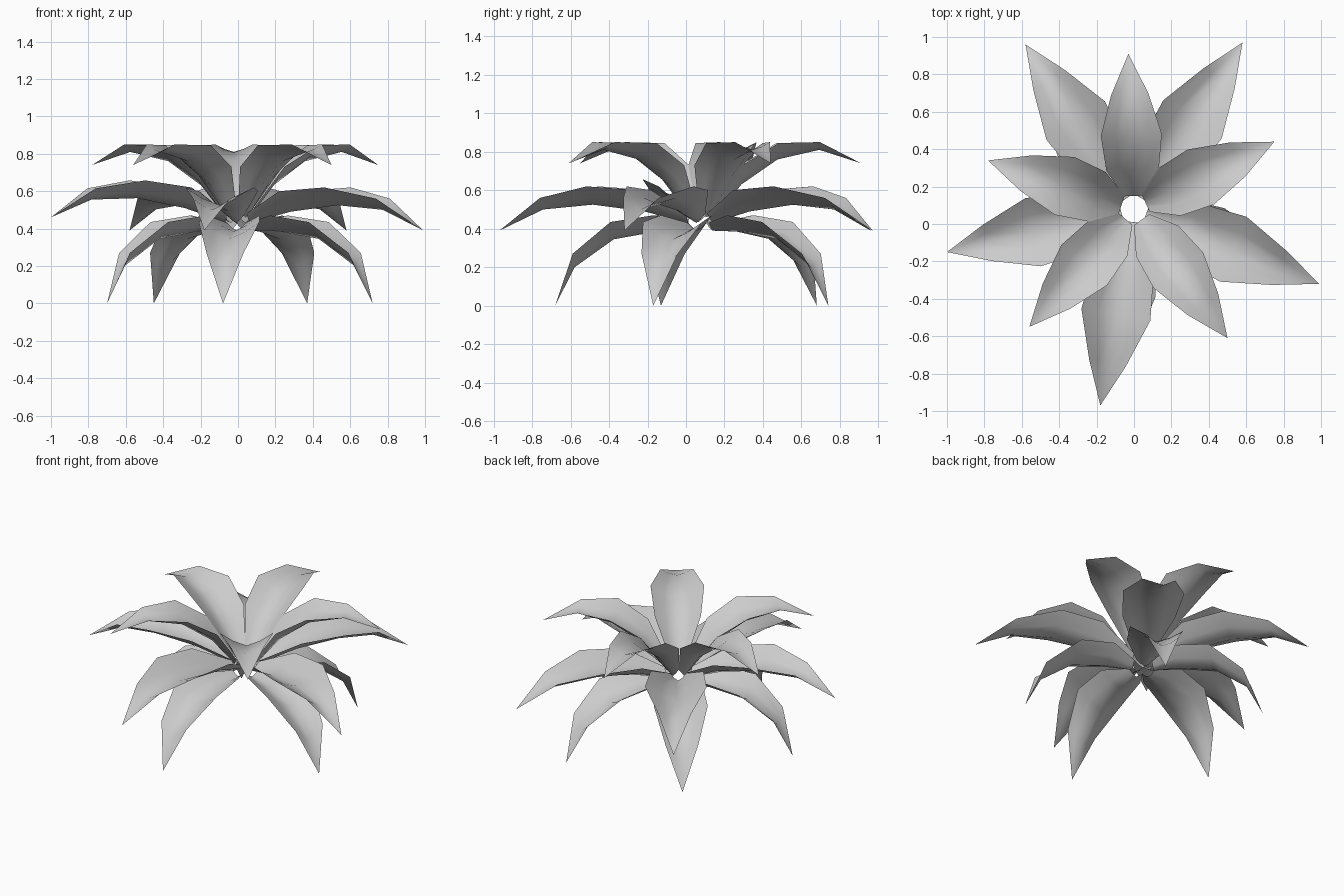
import bpy
import bmesh
from mathutils import Vector

if "Cube" in bpy.data.objects:
    bpy.data.objects.remove(bpy.data.objects["Cube"])

CENTRE = Vector((0.0, 0.08, 0.0))
COLUMNS = (-1.0, -0.5, 0.0, 0.5, 1.0)


def leaf(name, tip, rows):
    """Channelled leaf; rows are (radius, midrib z, edge z, half width), last row is the tip."""
    tip = Vector(tip)
    flat = Vector((tip.x, tip.y, 0.0)) - CENTRE
    length = flat.length
    out = flat.normalized()
    side = Vector((-out.y, out.x, 0.0))
    tip_r, tip_z = rows[-1][0], rows[-1][1]

    bm = bmesh.new()
    grid = []
    for r, mid, edge, half in rows[:-1]:
        t = r / tip_r
        lift = (tip.z - tip_z) * t
        reach = 0.07 + (r - 0.07) * (length - 0.07) / (tip_r - 0.07)
        row = []
        for u in COLUMNS:
            p = CENTRE + out * reach + side * (half * u)
            p.z = mid + (edge - mid) * abs(u) ** 1.4 + lift
            row.append(bm.verts.new(p))
        grid.append(row)
    end = bm.verts.new(tip)
    for a, b in zip(grid, grid[1:]):
        for i in range(len(COLUMNS) - 1):
            bm.faces.new((a[i + 1], a[i], b[i], b[i + 1]))
    for i in range(len(COLUMNS) - 1):
        bm.faces.new((grid[-1][i + 1], grid[-1][i], end))
    bm.normal_update()
    if sum(f.normal.z for f in bm.faces) < 0:
        bmesh.ops.reverse_faces(bm, faces=bm.faces[:])
    for f in bm.faces:
        f.smooth = True

    mesh = bpy.data.meshes.new(name)
    bm.to_mesh(mesh)
    bm.free()
    bpy.context.collection.objects.link(bpy.data.objects.new(name, mesh))


# Three tiers: leaf profile, then the leaf tips
tiers = {
    "top_leaf": (
        [(0.07, 0.46, 0.51, 0.05), (0.21, 0.63, 0.73, 0.14), (0.40, 0.76, 0.845, 0.163),
         (0.62, 0.81, 0.85, 0.10), (0.84, 0.74, 0.74, 0.0)],
        [(0.75, 0.44, 0.74), (-0.03, 0.91, 0.74), (-0.78, 0.34, 0.74),
         (-0.56, -0.55, 0.74), (0.50, -0.61, 0.74)]),
    "middle_leaf": (
        [(0.07, 0.43, 0.48, 0.05), (0.30, 0.49, 0.60, 0.16), (0.57, 0.525, 0.62, 0.187),
         (0.83, 0.50, 0.56, 0.10), (1.06, 0.39, 0.39, 0.0)],
        [(0.58, 0.97, 0.39), (-0.58, 0.96, 0.39), (-1.0, -0.15, 0.46),
         (-0.18, -0.97, 0.39), (0.99, -0.32, 0.39)]),
    "bottom_leaf": (
        [(0.07, 0.39, 0.43, 0.05), (0.23, 0.385, 0.47, 0.14), (0.45, 0.345, 0.435, 0.163),
         (0.65, 0.20, 0.27, 0.10), (0.75, 0.0, 0.0, 0.0)],
        [(0.37, 0.74, 0.0), (-0.45, 0.68, 0.0), (-0.70, -0.13, 0.0),
         (-0.08, -0.68, 0.0), (0.72, -0.17, 0.0)]),
}

for name, (rows, tips) in tiers.items():
    for i, tip in enumerate(tips, 1):
        leaf(f"{name}_{i}", tip, rows)
